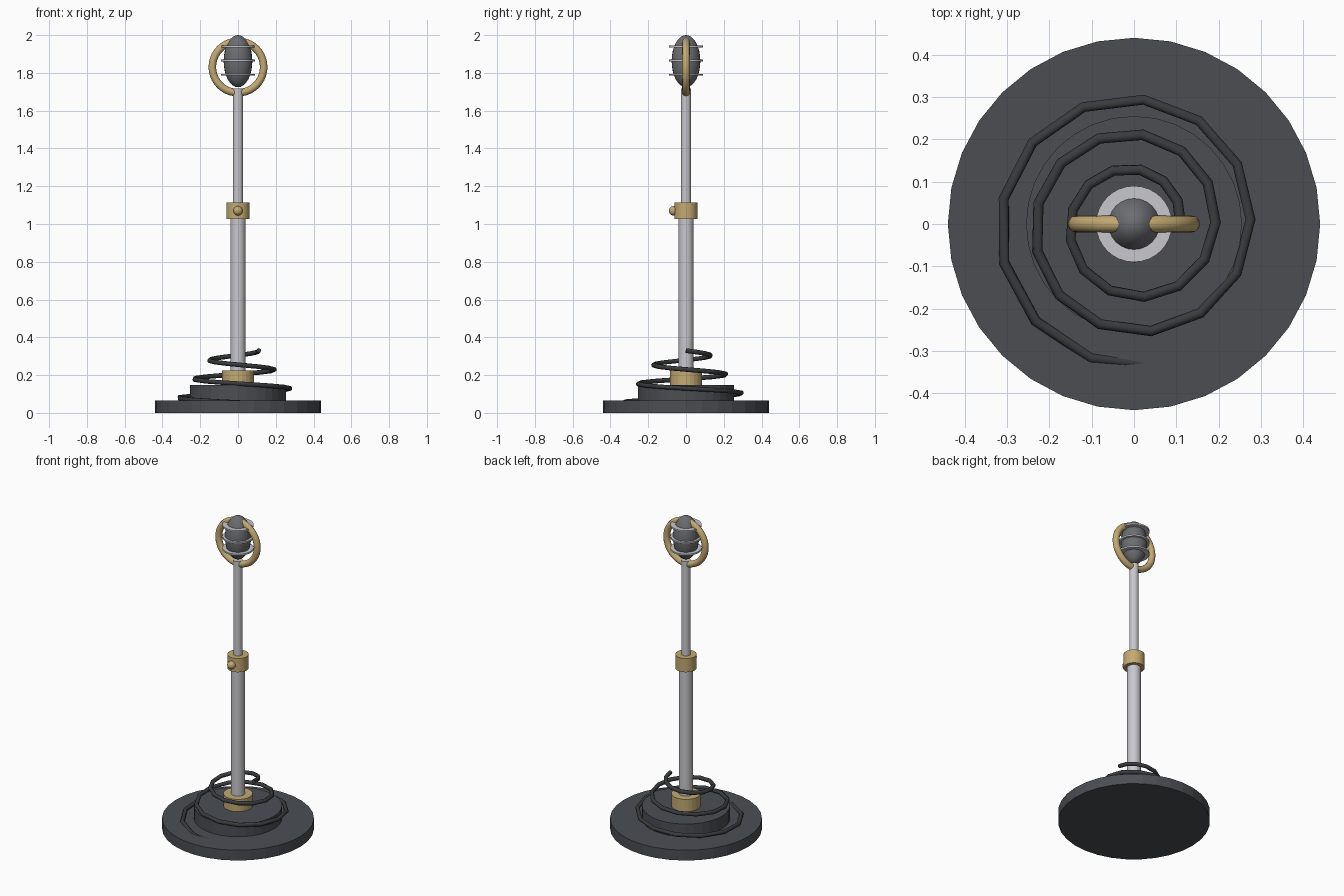
import bpy
from math import cos, sin, tau, radians

cube = bpy.data.objects.get("Cube")
if cube:
    bpy.data.objects.remove(cube, do_unlink=True)


def material(name, rgb):
    m = bpy.data.materials.new(name)
    m.use_nodes = True
    m.diffuse_color = (*rgb, 1)
    m.node_tree.nodes["Principled BSDF"].inputs["Base Color"].default_value = (*rgb, 1)
    return m


iron = material("dark iron", (0.07, 0.076, 0.086))
rubber = material("cable rubber", (0.04, 0.044, 0.046))
steel = material("pale steel", (0.58, 0.58, 0.61))
brass = material("brass", (0.55, 0.40, 0.17))
mesh_grey = material("grille grey", (0.15, 0.153, 0.165))


def finish(name, mat):
    obj = bpy.context.object
    obj.name = name
    obj.data.materials.append(mat)
    return obj


def cylinder(name, mat, radius, bottom, top, sides=24):
    bpy.ops.mesh.primitive_cylinder_add(
        vertices=sides, radius=radius, depth=top - bottom,
        location=(0, 0, (bottom + top) / 2))
    return finish(name, mat)


# Stepped base and pole
cylinder("base_plate", iron, 0.44, 0, 0.066, 32)
cylinder("base_step", iron, 0.255, 0.066, 0.147, 32)
cylinder("base_collar", brass, 0.085, 0.147, 0.225)
lower_pole = cylinder("lower_pole", steel, 0.04, 0.147, 1.07)
clutch = cylinder("height_clutch", brass, 0.062, 1.027, 1.115)
upper_pole = cylinder("upper_pole", steel, 0.027, 1.07, 1.718)

# Clutch thumb knob at the front
bpy.ops.mesh.primitive_uv_sphere_add(segments=16, ring_count=10, radius=0.025,
                                     location=(0, -0.066, 1.07))
knob = finish("clutch_knob", brass)

# Microphone head with its grille bands
bpy.ops.mesh.primitive_uv_sphere_add(segments=24, ring_count=16, radius=1,
                                     location=(0, 0, 1.862))
head = finish("microphone_head", mesh_grey)
head.scale = (0.076, 0.076, 0.138)
for i, z in enumerate((1.79, 1.865, 1.94)):
    cylinder(f"grille_band_{i + 1}", steel, 0.09, z - 0.005, z + 0.005, 32)

# Ring yoke holding the head
bpy.ops.mesh.primitive_torus_add(
    major_segments=40, minor_segments=12, major_radius=0.136, minor_radius=0.02,
    location=(0, 0, 1.831), rotation=(radians(90), 0, 0))
yoke = finish("ring_yoke", brass)

# Cable spiralling down and outwards onto the base
curve = bpy.data.curves.new("cable", "CURVE")
curve.dimensions = "3D"
curve.bevel_depth = 0.0125
curve.bevel_resolution = 2
curve.use_fill_caps = True
path = curve.splines.new("POLY")
steps, turns = 36, 2.778
path.points.add(steps)
for i, point in enumerate(path.points):
    t = turns * i / steps
    r = 0.11 + 0.0825 * t
    point.co = (r * cos(tau * t), r * sin(tau * t), 0.33 - 0.1 * t, 1)
cable = bpy.data.objects.new("cable", curve)
curve.materials.append(rubber)
bpy.context.collection.objects.link(cable)

# Soft shading on the slim round parts
bpy.ops.object.select_all(action="DESELECT")
for obj in (lower_pole, upper_pole, clutch, knob, head, yoke):
    obj.select_set(True)
bpy.context.view_layer.objects.active = head
bpy.ops.object.shade_smooth_by_angle(angle=radians(35))
